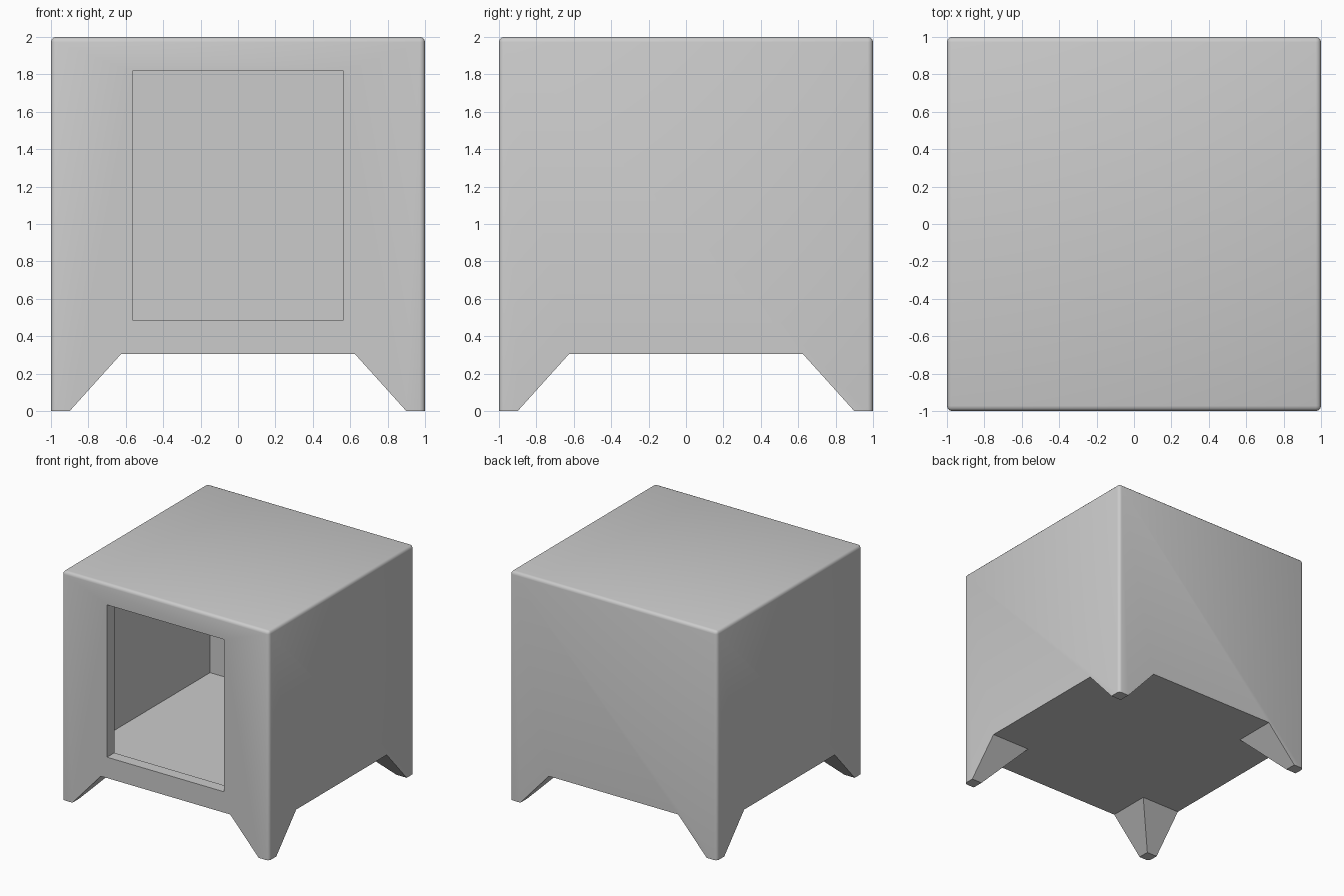
import bpy, bmesh
from mathutils import Matrix
from math import pi

if "Cube" in bpy.data.objects:
    bpy.data.objects.remove(bpy.data.objects["Cube"])


def new_object(name, bm):
    mesh = bpy.data.meshes.new(name)
    bmesh.ops.recalc_face_normals(bm, faces=bm.faces[:])
    bm.to_mesh(mesh)
    bm.free()
    ob = bpy.data.objects.new(name, mesh)
    bpy.context.collection.objects.link(ob)
    return ob


def box_bm(lo, hi):
    bm = bmesh.new()
    bmesh.ops.create_cube(bm, size=1)
    for v in bm.verts:
        v.co = [(a + b) / 2 + c * (b - a) for a, b, c in zip(lo, hi, v.co)]
    return bm


def arch_cutter(name, angle):
    # trapezoid prism that leaves tapered legs at both ends
    bm = bmesh.new()
    profile = [(-0.99, -0.1), (0.99, -0.1), (0.625, 0.305), (-0.625, 0.305)]
    face = bm.faces.new([bm.verts.new((x, -1.2, z)) for x, z in profile])
    ext = bmesh.ops.extrude_face_region(bm, geom=[face])
    bmesh.ops.translate(bm, vec=(0, 2.4, 0),
                        verts=[g for g in ext["geom"] if isinstance(g, bmesh.types.BMVert)])
    bm.transform(Matrix.Rotation(angle, 4, "Z"))
    return new_object(name, bm)


# Outer cabinet block with rounded top and upright edges
bm = box_bm((-1, -1, 0), (1, 1, 2))
edges = [e for e in bm.edges if max(v.co.z for v in e.verts) > 1]
bmesh.ops.bevel(bm, geom=edges, offset=0.028, segments=3, profile=0.5, affect="EDGES")
cabinet = new_object("cabinet", bm)

# Arches between the legs, inner hollow and front opening
cutters = [
    arch_cutter("arch_cutter_front", 0),
    arch_cutter("arch_cutter_side", pi / 2),
    new_object("hollow_cutter", box_bm((-0.9, -0.9, 0.41), (0.9, 0.9, 1.9))),
    new_object("opening_cutter", box_bm((-0.565, -1.2, 0.487), (0.565, -0.5, 1.817))),
]
bpy.context.view_layer.objects.active = cabinet
cabinet.select_set(True)
for cutter in cutters:
    mod = cabinet.modifiers.new(cutter.name, "BOOLEAN")
    mod.operation = "DIFFERENCE"
    mod.solver = "EXACT"
    mod.object = cutter
    bpy.ops.object.modifier_apply(modifier=mod.name)
    bpy.data.objects.remove(cutter)

bpy.ops.object.shade_smooth_by_angle(angle=0.6)
